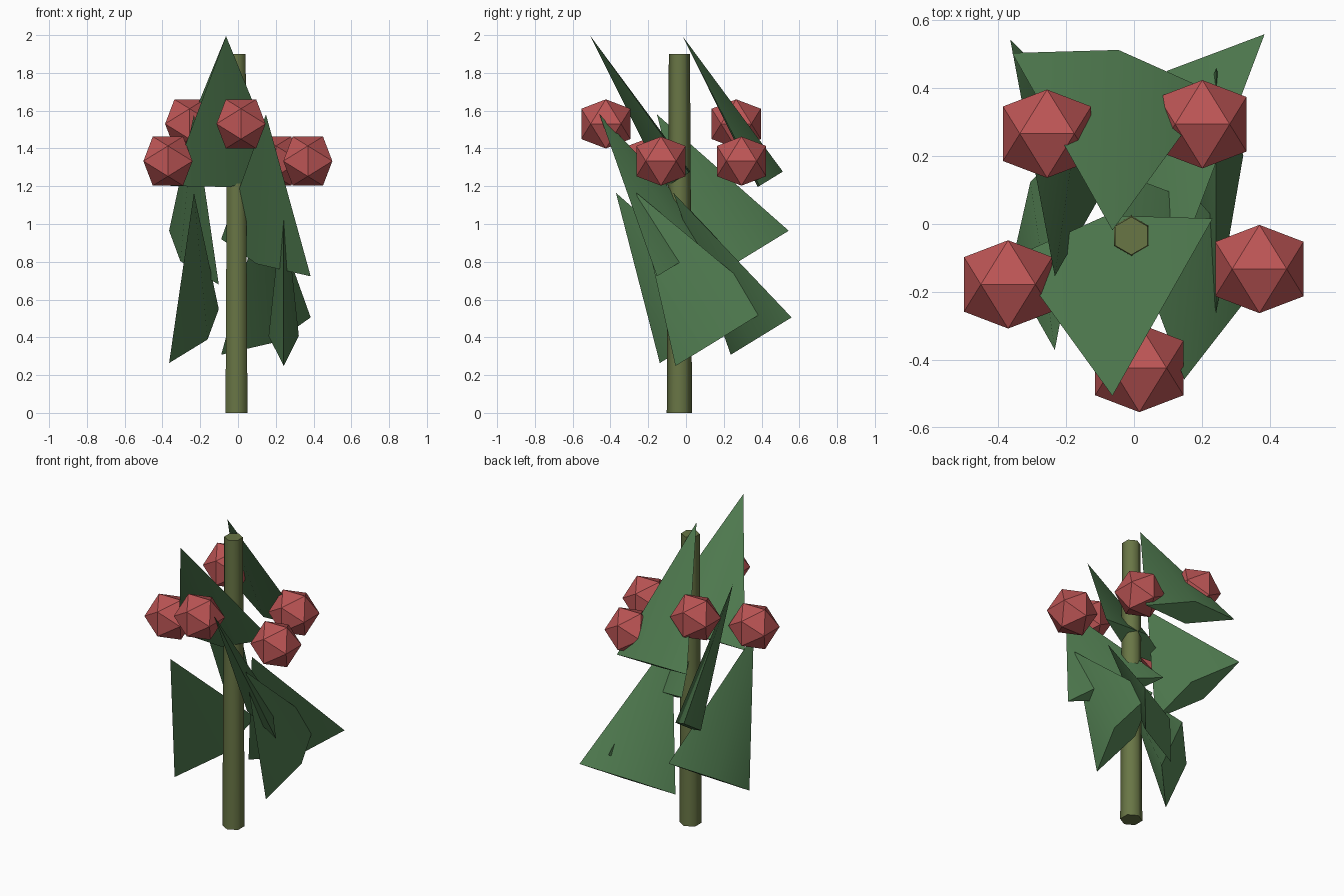
import bpy, bmesh, math
from mathutils import Matrix, Vector

if "Cube" in bpy.data.objects:
    bpy.data.objects.remove(bpy.data.objects["Cube"])

CX, CY = -0.008, -0.035


def material(name, color):
    m = bpy.data.materials.new(name)
    m.diffuse_color = (*color, 1)
    m.use_nodes = True
    m.node_tree.nodes["Principled BSDF"].inputs["Base Color"].default_value = m.diffuse_color
    return m


def add_object(name, bm, mat, smooth_angle=None):
    bmesh.ops.recalc_face_normals(bm, faces=bm.faces)
    me = bpy.data.meshes.new(name)
    bm.to_mesh(me)
    bm.free()
    me.materials.append(mat)
    ob = bpy.data.objects.new(name, me)
    bpy.context.collection.objects.link(ob)
    if smooth_angle:
        bpy.ops.object.select_all(action='DESELECT')
        ob.select_set(True)
        bpy.context.view_layer.objects.active = ob
        bpy.ops.object.shade_smooth_by_angle(angle=math.radians(smooth_angle))
    return ob


stem_mat = material("stem_olive", (0.14, 0.18, 0.06))
leaf_mat = material("leaf_green", (0.08, 0.20, 0.08))
berry_mat = material("berry_red", (0.50, 0.09, 0.09))

# Stem: slightly tapered six-sided rod
bm = bmesh.new()
bmesh.ops.create_cone(bm, cap_ends=True, segments=6, radius1=0.067, radius2=0.056,
                      depth=1.9, matrix=Matrix.Translation((CX, CY, 0.95)))
add_object("stem", bm, stem_mat, 65)

# Leaves: flattened four-sided cones, spun about their axis, all tilted forward
TILT, HEIGHT = 0.55, 0.89
for i in range(7):
    a = i * math.tau / 7
    place = Matrix.Translation((CX + 0.25 * math.cos(a), CY + 0.005 - 0.25 * math.sin(a),
                                0.786 + 0.415 * (i % 3)))
    shape = (Matrix.Rotation(TILT, 4, 'X') @ Matrix.Rotation(a, 4, 'Z')
             @ Matrix.Diagonal((0.08, 0.303, HEIGHT, 1)))
    bm = bmesh.new()
    bmesh.ops.create_cone(bm, cap_ends=True, segments=4, radius1=1, radius2=0,
                          depth=1, matrix=place @ shape)
    bmesh.ops.remove_doubles(bm, verts=bm.verts, dist=1e-4)
    add_object(f"leaf_{i + 1}", bm, leaf_mat, 60)

# Berries: icosahedra from three golden rectangles, in two alternating heights
LONG = 0.13
SHORT = LONG / ((1 + math.sqrt(5)) / 2)
for i in range(5):
    a = math.radians(-14.5 - 72 * i)
    c = Vector((CX + 0.39 * math.cos(a), CY + 0.39 * math.sin(a), 1.333 + 0.197 * (i % 2)))
    bm = bmesh.new()
    for s in (-SHORT, SHORT):
        for t in (-LONG, LONG):
            for p in ((s, 0, t), (0, t, s), (t, s, 0)):
                bm.verts.new(c + Vector(p))
    bmesh.ops.convex_hull(bm, input=bm.verts)
    add_object(f"berry_{i + 1}", bm, berry_mat)
